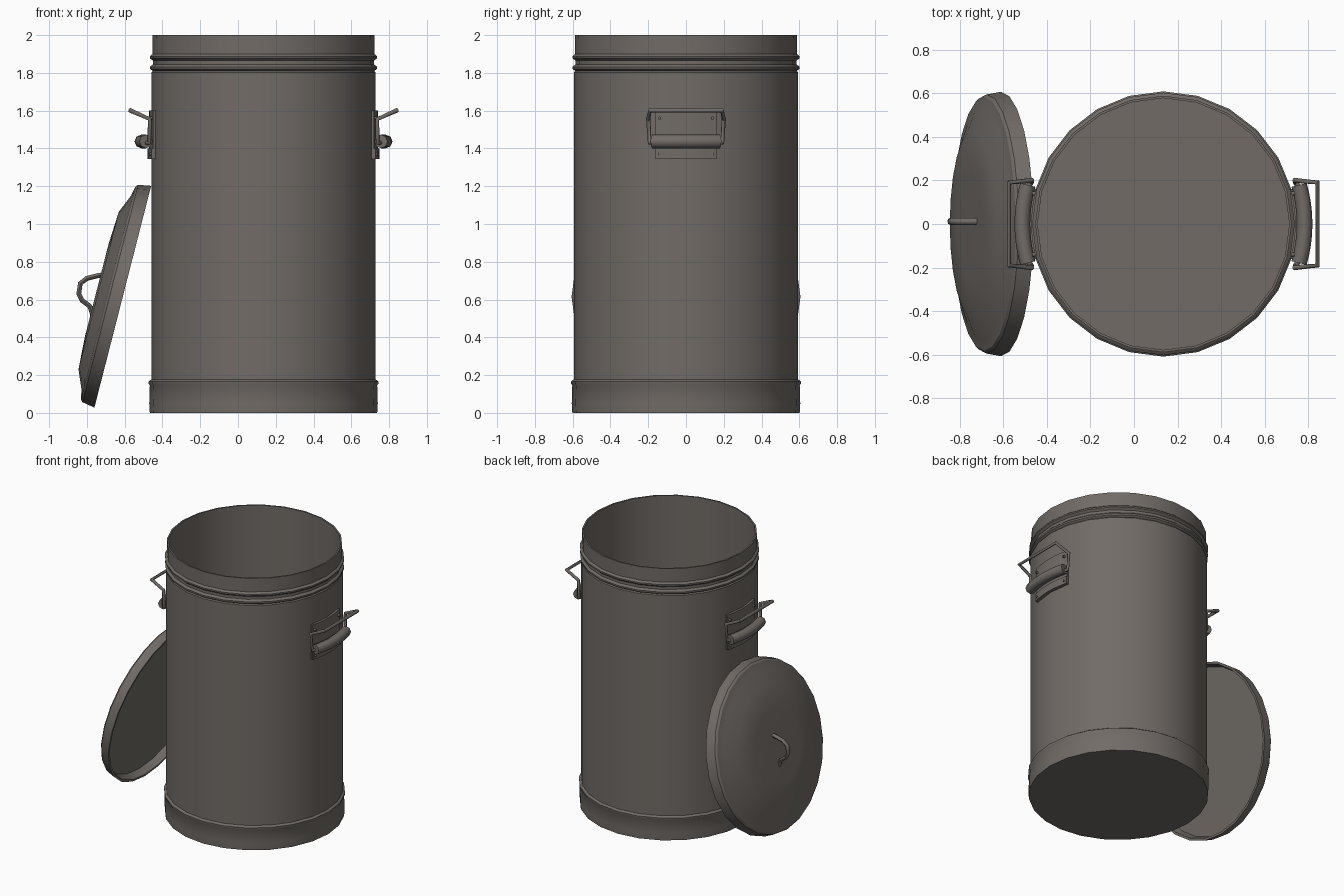
import bpy, bmesh, math
from mathutils import Vector, Matrix

if "Cube" in bpy.data.objects:
    bpy.data.objects.remove(bpy.data.objects["Cube"])

CX = 0.135          # bin axis
SIDES = 24

metal = bpy.data.materials.new("dull grey metal")
metal.diffuse_color = (0.165, 0.148, 0.134, 1)
metal.use_nodes = True
metal.node_tree.nodes["Principled BSDF"].inputs["Base Color"].default_value = metal.diffuse_color


def finish(ob, angle=35):
    ob.data.materials.clear()
    ob.data.materials.append(metal)
    bpy.ops.object.select_all(action='DESELECT')
    ob.select_set(True)
    bpy.context.view_layer.objects.active = ob
    bpy.ops.object.shade_smooth_by_angle(angle=math.radians(angle))
    return ob


def to_object(name, bm, angle=35):
    bmesh.ops.recalc_face_normals(bm, faces=bm.faces)
    me = bpy.data.meshes.new(name)
    bm.to_mesh(me)
    bm.free()
    ob = bpy.data.objects.new(name, me)
    bpy.context.collection.objects.link(ob)
    return finish(ob, angle)


def lathe(name, profile, matrix, angle=35):
    """Closed solid of revolution; the profile starts and ends on the axis."""
    bm = bmesh.new()
    vs = [bm.verts.new((r, 0, z)) for r, z in profile]
    es = [bm.edges.new(p) for p in zip(vs, vs[1:])]
    bmesh.ops.spin(bm, geom=vs + es, cent=(0, 0, 0), axis=(0, 0, 1),
                   angle=math.tau, steps=SIDES, use_duplicate=False)
    bmesh.ops.remove_doubles(bm, verts=bm.verts, dist=1e-4)
    bm.transform(matrix)
    return to_object(name, bm, angle)


def tube(name, pts, radius, side=1, flat=1.0, cyclic=False):
    """Round bar along points; side=-1 mirrors it about the bin axis."""
    cu = bpy.data.curves.new(name, 'CURVE')
    cu.dimensions = '3D'
    cu.bevel_depth = radius
    cu.bevel_resolution = 2
    cu.use_fill_caps = True
    sp = cu.splines.new('POLY')
    sp.points.add(len(pts) - 1)
    for p, (x, y, z) in zip(sp.points, pts):
        p.co = (CX + side * (x - CX), y, z, 1)
    sp.use_cyclic_u = cyclic
    ob = bpy.data.objects.new(name, cu)
    bpy.context.collection.objects.link(ob)
    bpy.ops.object.select_all(action='DESELECT')
    ob.select_set(True)
    bpy.context.view_layer.objects.active = ob
    bpy.ops.object.convert(target='MESH')
    ob = bpy.context.object
    for v in ob.data.vertices:
        v.co.y *= flat
    return finish(ob, 50)


def curved_plate(name, r0, r1, half, z0, z1, side):
    """Plate wrapped round the bin wall."""
    bm = bmesh.new()
    rings = []
    for i in range(7):
        a = half * (i / 3 - 1)
        rings.append([bm.verts.new((CX + side * r * math.cos(a), r * math.sin(a), z))
                      for r, z in ((r0, z0), (r1, z0), (r1, z1), (r0, z1))])
    for a, b in zip(rings, rings[1:]):
        for k in range(4):
            bm.faces.new((a[k], a[k - 1], b[k - 1], b[k]))
    bm.faces.new(rings[0])
    bm.faces.new(rings[-1])
    return to_object(name, bm)


# Bin: base skirt, bead, wall, two top beads, collar, inner wall and floor
at_bin = Matrix.Translation((CX, 0, 0))
lathe("bin_body", [
    (0, 0), (0.602, 0), (0.605, 0.05), (0.602, 0.145), (0.608, 0.155), (0.608, 0.167),
    (0.593, 0.178), (0.593, 1.803), (0.586, 1.81), (0.600, 1.82), (0.601, 1.832),
    (0.586, 1.845), (0.586, 1.865), (0.602, 1.878), (0.602, 1.888), (0.587, 1.90),
    (0.588, 2.0), (0.577, 2.0), (0.577, 0.03), (0, 0.03)], at_bin)

# Carrying handles, one on each side
for side, word in ((1, "right"), (-1, "left")):
    curved_plate(word + "_handle_plate", 0.58, 0.606, 0.27, 1.345, 1.60, side)
    curved_plate(word + "_handle_foot", 0.58, 0.614, 0.265, 1.345, 1.40, side)
    grip = [(CX + 0.647 * math.cos(a), 0.647 * math.sin(a), 1.437)
            for a in (0.28 * (i / 4 - 1) for i in range(9))]
    tube(word + "_handle_roll", grip, 0.036, side)
    half = [(0.755, 0.17, 1.43), (0.74, 0.192, 1.43), (0.737, 0.2, 1.555), (0.842, 0.19, 1.602)]
    wire = half + [(x, -y, z) for x, y, z in reversed(half)]
    tube(word + "_handle_bail", wire, 0.012, side)
    # Rivets in the plate corners
    for j, (y, z) in enumerate([(s * 0.14, z) for s in (-1, 1) for z in (1.37, 1.56)]):
        x = CX + math.sqrt(0.61 ** 2 - y * y)
        tube(f"{word}_rivet_{j}", [(x - 0.01, y, z), (x + 0.01, y, z)], 0.009, side)

# Lid leaning against the bin: local z is the outward axis
out = Vector((-0.969, 0, 0.248)).normalized()
across = Vector((0, 1, 0))
up = across.cross(out)
frame = Matrix((across, up, out)).transposed()
frame = Matrix.Translation((-0.61, 0, 0.615)) @ frame.to_4x4()
frame = frame @ Matrix.Rotation(math.pi / 2, 4, 'Z')
lathe("lid", [
    (0, 0.135), (0.25, 0.142), (0.43, 0.132), (0.53, 0.09), (0.582, 0.08), (0.594, 0.068),
    (0.606, 0.0), (0.590, 0.0), (0.575, 0.055), (0, 0.06)], frame, 30)

# Bent strap handle on the lid
tube("lid_handle", [(x, 0.01, z) for x, z in (
    (-0.69, 0.735), (-0.74, 0.727), (-0.80, 0.712), (-0.835, 0.685), (-0.843, 0.63),
    (-0.825, 0.595), (-0.785, 0.565), (-0.772, 0.53), (-0.765, 0.49))], 0.013, 1, 1.2)
